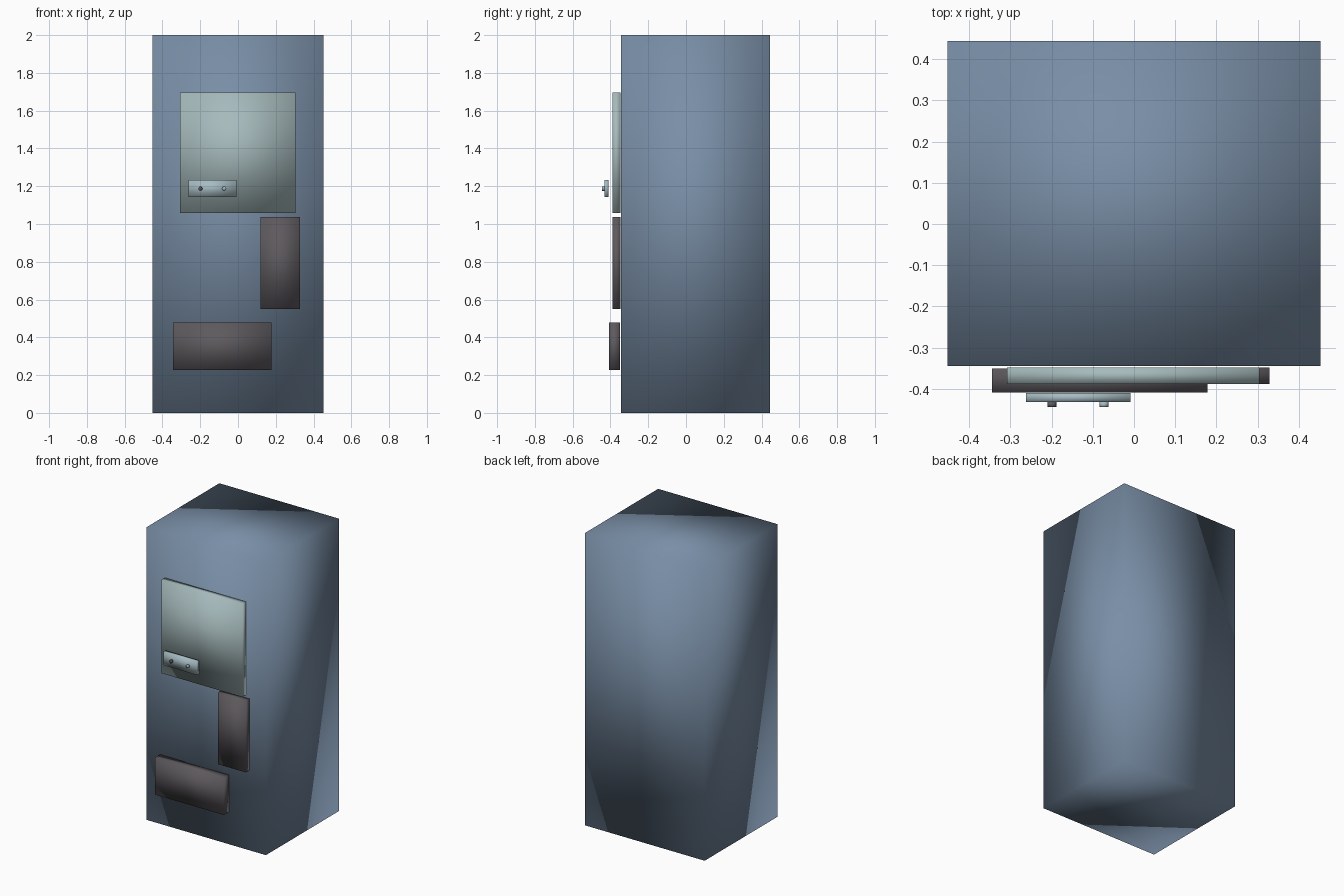
import bpy
import math

cube = bpy.data.objects.get("Cube")
if cube:
    bpy.data.objects.remove(cube, do_unlink=True)


def material(name, color):
    mat = bpy.data.materials.new(name)
    mat.use_nodes = True
    mat.diffuse_color = (*color, 1)
    mat.node_tree.nodes["Principled BSDF"].inputs["Base Color"].default_value = (*color, 1)
    return mat


blue = material("slate blue", (0.19, 0.27, 0.38))
glass = material("pale grey green", (0.38, 0.49, 0.50))
steel = material("pale steel", (0.38, 0.50, 0.54))
dark = material("charcoal", (0.11, 0.10, 0.11))


def finish(name, mat):
    obj = bpy.context.object
    obj.name = name
    obj.data.materials.append(mat)
    # Soft shading flows across every edge, even on the boxes
    bpy.ops.object.shade_smooth()
    return obj


def box(name, x, y, z, mat):
    """Box spanning the given (low, high) ranges."""
    spans = (x, y, z)
    bpy.ops.mesh.primitive_cube_add(size=1, location=[(a + b) / 2 for a, b in spans])
    bpy.context.object.scale = [b - a for a, b in spans]
    bpy.ops.object.transform_apply(location=False, rotation=False, scale=True)
    return finish(name, mat)


def button(name, x, mat):
    bpy.ops.mesh.primitive_cylinder_add(
        vertices=16, radius=0.011, depth=0.012,
        location=(x, -0.438, 1.187), rotation=(math.pi / 2, 0, 0))
    return finish(name, mat)


# Cabinet
box("cabinet", (-0.452, 0.452), (-0.344, 0.444), (0, 2), blue)

# Front panels
box("display_window", (-0.308, 0.304), (-0.388, -0.348), (1.058, 1.695), glass)
box("payment_panel", (0.12, 0.329), (-0.388, -0.348), (0.55, 1.038), dark)
box("delivery_hatch", (-0.344, 0.178), (-0.408, -0.35), (0.226, 0.478), dark)

# Control plate with two buttons
box("control_plate", (-0.262, -0.009), (-0.432, -0.41), (1.142, 1.234), steel)
button("left_button", -0.199, dark)
button("right_button", -0.073, steel)
